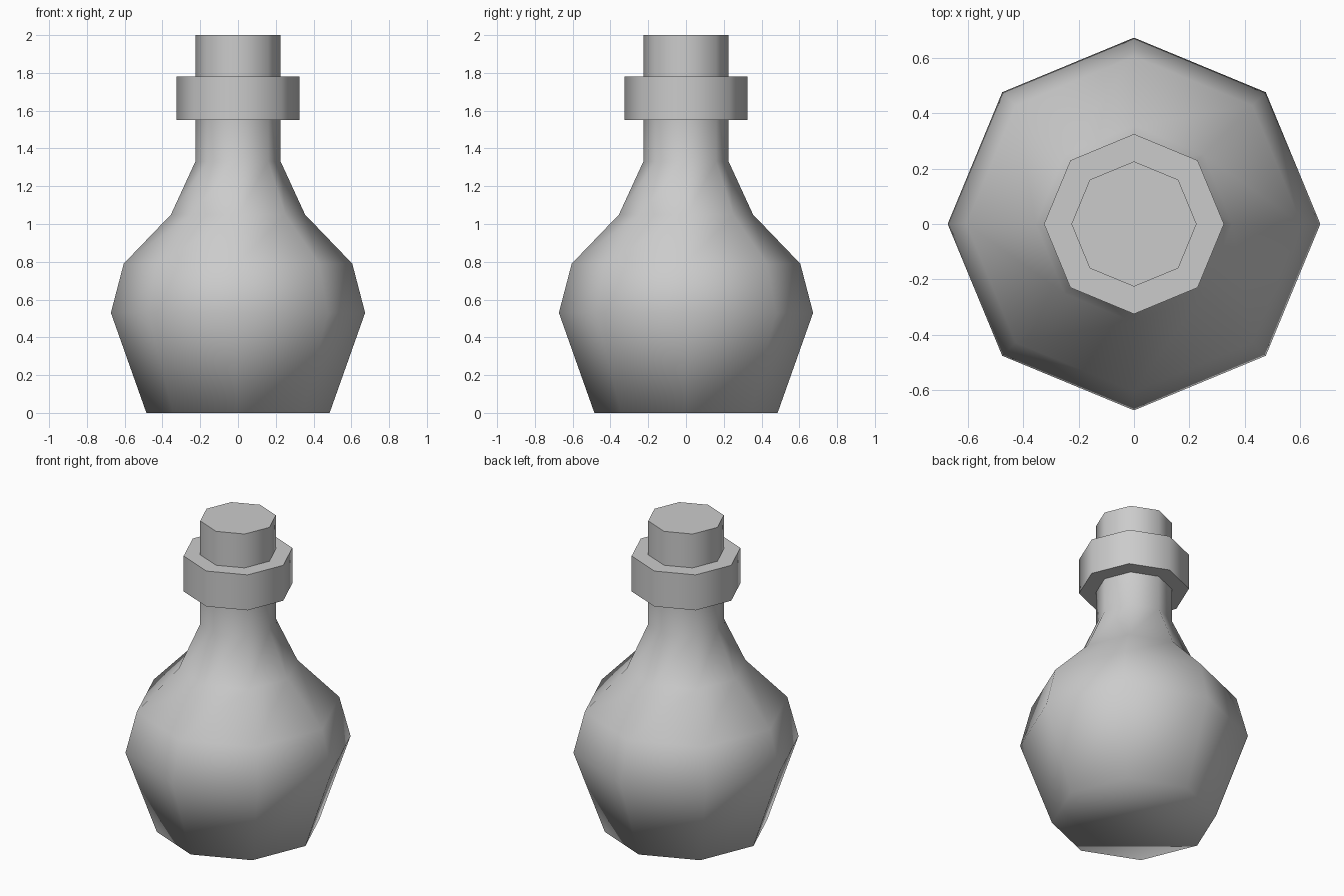
import bpy
import bmesh
import math

SIDES = 8

cube = bpy.data.objects.get("Cube")
if cube:
    bpy.data.objects.remove(cube, do_unlink=True)


def make_material(name, color):
    mat = bpy.data.materials.new(name)
    mat.use_nodes = True
    mat.diffuse_color = color
    mat.node_tree.nodes["Principled BSDF"].inputs["Base Color"].default_value = color
    return mat


def lathe(name, profile, mat):
    """Turn a (radius, height) profile into a capped, eight-sided solid."""
    bm = bmesh.new()
    rings = []
    for radius, z in profile:
        ring = []
        for i in range(SIDES):
            a = math.tau * i / SIDES
            ring.append(bm.verts.new((radius * math.cos(a), radius * math.sin(a), z)))
        rings.append(ring)
    for low, high in zip(rings, rings[1:]):
        for i in range(SIDES):
            j = (i + 1) % SIDES
            bm.faces.new((low[i], low[j], high[j], high[i]))
    bm.faces.new(rings[0][::-1])
    bm.faces.new(rings[-1])
    mesh = bpy.data.meshes.new(name)
    bm.to_mesh(mesh)
    bm.free()
    mesh.materials.append(mat)
    obj = bpy.data.objects.new(name, mesh)
    bpy.context.collection.objects.link(obj)

    # Round the facets and base edge, keep right-angled rims crisp
    bpy.ops.object.select_all(action="DESELECT")
    obj.select_set(True)
    bpy.context.view_layer.objects.active = obj
    bpy.ops.object.shade_smooth_by_angle(angle=math.radians(80))
    return obj


grey = make_material("light_grey", (0.6, 0.6, 0.6, 1.0))

# Flask with its bulb, neck and raised lip
lathe("flask_body", [
    (0.485, 0.0), (0.673, 0.53), (0.605, 0.79), (0.355, 1.05),
    (0.226, 1.33), (0.226, 1.55), (0.325, 1.55), (0.325, 1.78),
], grey)

# Stopper seated in the neck
lathe("stopper", [(0.226, 1.7), (0.226, 2.0)], grey)
